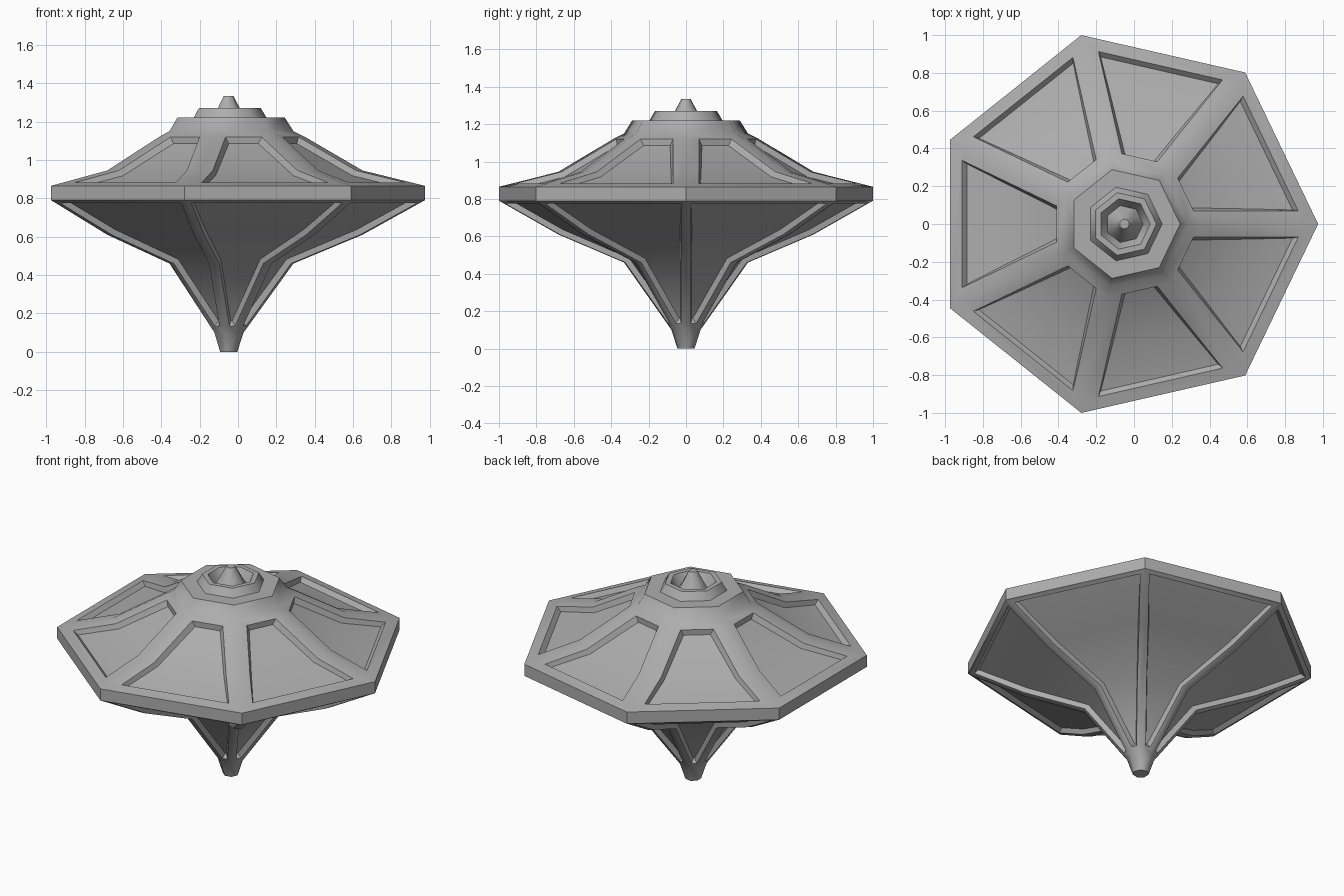
import bpy, bmesh, math
from mathutils import Vector

if "Cube" in bpy.data.objects:
    bpy.data.objects.remove(bpy.data.objects["Cube"])

N = 7
H = math.pi / N
CX = -0.0508            # bounding-box centring of the heptagon
DEPTH = 0.03

# Dark grey finish for the whole model
grey = bpy.data.materials.new("dark_grey")
grey.diffuse_color = (0.42, 0.42, 0.42, 1)
grey.use_nodes = True
grey.node_tree.nodes["Principled BSDF"].inputs["Base Color"].default_value = grey.diffuse_color


def pt(k, ra, z, s):
    """Point in sector k: distance along its apothem, height, sideways shift."""
    a = 2 * H * (k + 0.5)
    return Vector((CX + ra * math.cos(a) - s * math.sin(a),
                   ra * math.sin(a) + s * math.cos(a), z))


def corner(k, row, side):
    r, z = row
    return pt(k, r * math.cos(H), z, side * r * math.sin(H))


def face(bm, pts):
    bm.faces.new([bm.verts.new(p) for p in pts])


def bands(bm, rows):
    """Plain heptagonal surface through (radius, z) rows, bottom to top."""
    for k in range(N):
        for a, b in zip(rows, rows[1:]):
            face(bm, [corner(k, a, -1), corner(k, a, 1), corner(k, b, 1), corner(k, b, -1)])


def cap(bm, row, up):
    pts = [corner(k, row, -1) for k in range(N)]
    face(bm, pts if up else pts[::-1])


def panels(bm, below, rows, above, margin, taper):
    """Ridged frame with a sunken panel in every sector."""
    last = len(rows) - 1
    prof = [Vector((r * math.cos(H), z)) for r, z in rows]
    for k in range(N):
        ridge, rim, floor = [], [], []
        for i, (r, z) in enumerate(rows):
            hw = r * math.sin(H) - margin
            t = Vector((0, 0))
            if i > 0:
                t += (prof[i] - prof[i - 1]).normalized()
            if i < last:
                t += (prof[i + 1] - prof[i]).normalized()
            t.normalize()
            f = prof[i] - DEPTH * Vector((t.y, -t.x))
            f += t * (taper if i == 0 else -taper if i == last else 0)
            ridge.append([corner(k, rows[i], s) for s in (-1, 1)])
            rim.append([pt(k, prof[i].x, z, s * hw) for s in (-1, 1)])
            floor.append([pt(k, f.x, f.y, s * (hw - taper)) for s in (-1, 1)])
        for i in range(last):
            j = i + 1
            strip = [ridge, rim, floor]
            for o, n in zip(strip, strip[1:]):
                face(bm, [o[i][0], n[i][0], n[j][0], o[j][0]])
                face(bm, [n[i][1], o[i][1], o[j][1], n[j][1]])
            face(bm, [floor[i][0], floor[i][1], floor[j][1], floor[j][0]])
        # end walls and the frame bands beyond them
        face(bm, [rim[0][0], rim[0][1], floor[0][1], floor[0][0]])
        face(bm, [floor[-1][0], floor[-1][1], rim[-1][1], rim[-1][0]])
        face(bm, [corner(k, below, -1), corner(k, below, 1), ridge[0][1], rim[0][1], rim[0][0], ridge[0][0]])
        face(bm, [ridge[-1][0], rim[-1][0], rim[-1][1], ridge[-1][1], corner(k, above, 1), corner(k, above, -1)])


def finish(bm, name):
    bmesh.ops.remove_doubles(bm, verts=bm.verts[:], dist=1e-4)
    me = bpy.data.meshes.new(name)
    bm.to_mesh(me)
    bm.free()
    me.materials.append(grey)
    ob = bpy.data.objects.new(name, me)
    bpy.context.collection.objects.link(ob)
    bpy.ops.object.select_all(action='DESELECT')
    ob.select_set(True)
    bpy.context.view_layer.objects.active = ob
    bpy.ops.object.shade_smooth_by_angle(angle=math.radians(51))


# Hull: pointed foot, lower panels, rim, upper panels, shoulder
R = 1.0257
bm = bmesh.new()
cap(bm, (0.047, 0), False)
bands(bm, [(0.047, 0), (0.08, 0.1)])
panels(bm, (0.08, 0.1), [(0.105, 0.135), (0.34, 0.46), (0.70, 0.61), (0.998, 0.775)],
       (R, 0.79), 0.03, 0.012)
bands(bm, [(R, 0.79), (R, 0.865)])
panels(bm, (R, 0.865), [(0.954, 0.8825), (0.70, 0.945), (0.40, 1.12)],
       (0.34, 1.15), 0.077, 0.018)
bands(bm, [(0.34, 1.15), (0.295, 1.22)])
finish(bm, "hull")

# Crown: stepped collar with a recess
bm = bmesh.new()
bands(bm, [(0.295, 1.22), (0.2, 1.22), (0.17, 1.27), (0.137, 1.27), (0.1, 1.20)])
finish(bm, "crown_collar")

# Finial: tapered stud in the recess
bm = bmesh.new()
bands(bm, [(0.1, 1.20), (0.06, 1.27), (0.027, 1.333)])
cap(bm, (0.027, 1.333), True)
finish(bm, "finial")
